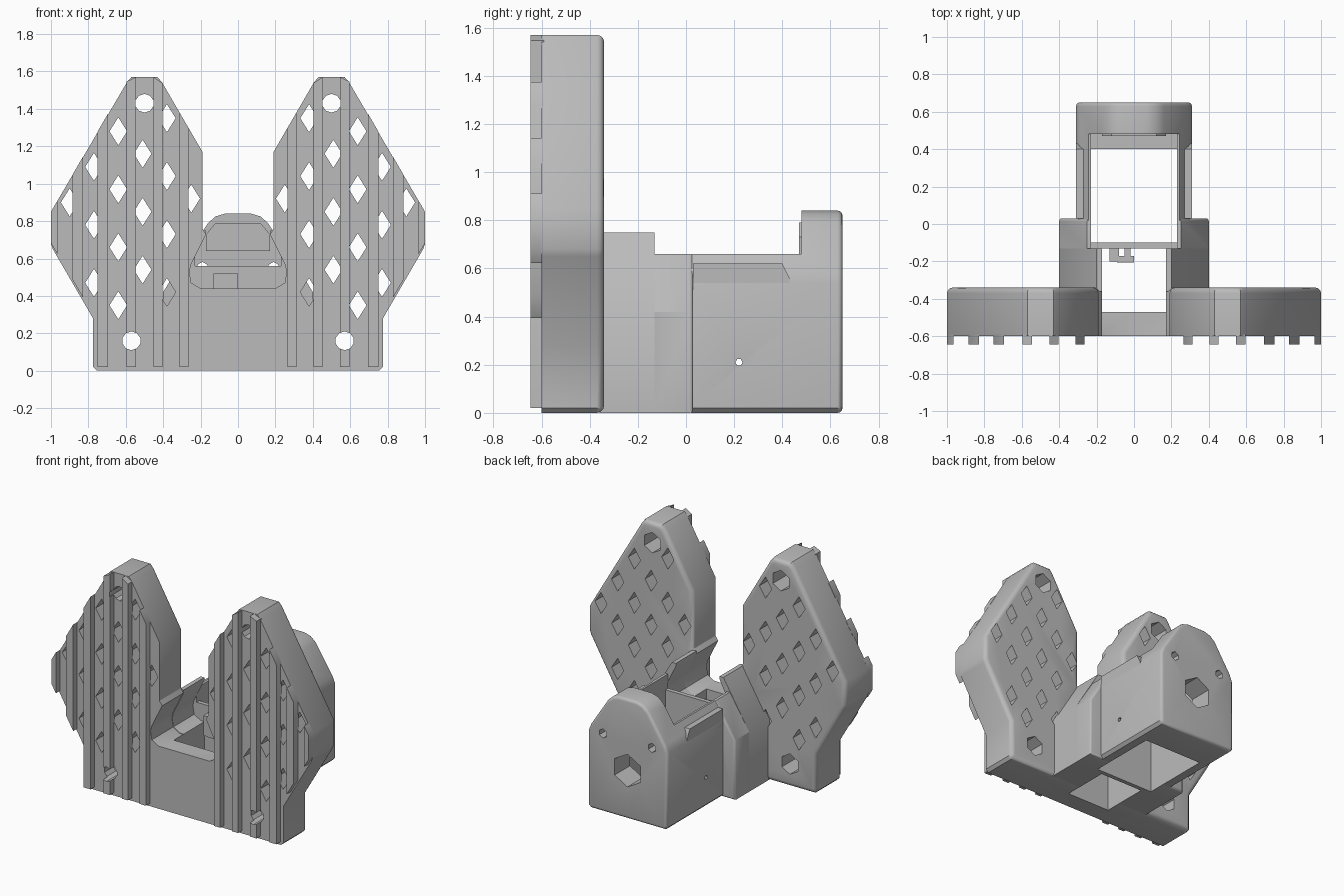
import bpy, bmesh, math
from mathutils import Matrix, Vector

cube = bpy.data.objects.get("Cube")
if cube:
    bpy.data.objects.remove(cube)

grey = bpy.data.materials.new("plain_grey")
grey.use_nodes = True
COLOR = (0.5, 0.5, 0.5, 1)
grey.diffuse_color = COLOR
grey.node_tree.nodes["Principled BSDF"].inputs["Base Color"].default_value = COLOR
parts = []


def finish(name, bm, cutter=False):
    bmesh.ops.recalc_face_normals(bm, faces=bm.faces)
    mesh = bpy.data.meshes.new(name)
    bm.to_mesh(mesh)
    bm.free()
    mesh.materials.append(grey)
    ob = bpy.data.objects.new(name, mesh)
    bpy.context.collection.objects.link(ob)
    ob.hide_render = cutter
    if not cutter:
        parts.append(ob)
    return ob


def add_prism(bm, pts, y0, y1):
    face = bm.faces.new([bm.verts.new((x, y0, z)) for x, z in pts])
    new = bmesh.ops.extrude_face_region(bm, geom=[face])["geom"]
    bmesh.ops.translate(bm, vec=(0, y1 - y0, 0),
                        verts=[v for v in new if isinstance(v, bmesh.types.BMVert)])


def prism(name, pts, y0, y1, round_back=0, cutter=False):
    bm = bmesh.new()
    add_prism(bm, pts, y0, y1)
    if round_back:
        edges = [e for e in bm.edges if all(abs(v.co.y - y1) < 1e-5 for v in e.verts)]
        bmesh.ops.bevel(bm, geom=edges, offset=round_back, segments=3,
                        profile=0.5, affect='EDGES', clamp_overlap=False)
    return finish(name, bm, cutter)


def rect(x0, x1, z0, z1):
    return [(x0, z0), (x1, z0), (x1, z1), (x0, z1)]


def circle(cx, cz, r, n):
    return [(cx + r * math.sin(math.tau * i / n), cz + r * math.cos(math.tau * i / n))
            for i in range(n)]


def both(half):
    return half + [(-x, z) for x, z in reversed(half) if x > 0]


def multi(name, items):
    bm = bmesh.new()
    for pts, y0, y1 in items:
        add_prism(bm, pts, y0, y1)
    return finish(name, bm, True)


def cut(ob, *cutters):
    for c in cutters:
        m = ob.modifiers.new("cut", 'BOOLEAN')
        m.operation, m.solver, m.object = 'DIFFERENCE', 'EXACT', c


# Front plate with two wings and a low wall between them
wing = [(.755, 0), (.775, .02), (.775, .28), (.99, .65), (1, .68), (1, .85),
        (.595, 1.54), (.57, 1.57), (.43, 1.57), (.405, 1.54), (.19, 1.17)]
channel = [(.19, .76), (.17, .73), (.25, .57), (.26, .53), (.25, .47), (.2, .44)]
plate = prism("wing_plate", both([(0, 0)] + wing + channel + [(0, .44)]), -.60, -.34, .03)

# Slanted diamond lattice through the wings
def inside(x, z):
    low = .2 if x < .72 else .28 + (x - .72) * 1.76
    high = min(1.5 - (x - .55) * 1.7, 1.5 - (.45 - x) * 1.75)
    clear = all(math.hypot(x - a, z - b) > .14 for a, b in ((.5, 1.43), (.57, .16)))
    block = x < .36 or (x < .44 and z < .42)
    return (low < z < high and clear and not (block and z < .75) and .24 < x < .94)


holes = []
for col in range(6):
    x = .25 + .13 * col
    for row in range(-4, 6):
        z = .97 - .27 * (x - .64) + .31 * row + (.155 if col % 2 == 0 else 0)
        if inside(x, z):
            for s in (1, -1):
                holes.append(([(s * x, z - .075), (s * (x + .047), z),
                               (s * x, z + .075), (s * (x - .047), z)], -.8, -.2))
lattice = multi("lattice_cutter", holes)

# Screw holes with wide hexagonal recesses behind
spots = [(s * x, z) for s in (1, -1) for x, z in ((.5, 1.43), (.57, .16))]
screws = multi("screw_cutter", [(circle(x, z, .05, 10), -.8, -.2) for x, z in spots])
recess = multi("recess_cutter", [(circle(x, z, .072, 6), -.5, -.2) for x, z in spots])

# Cavities open at the bottom
front_pit = prism("front_pit_cutter", rect(-.17, .17, -.5, .6), -.47, -.13, cutter=True)
rear_pit = prism("rear_pit_cutter", rect(-.23, .23, -.5, 1), -.10, .40, cutter=True)
rear_shelf = prism("rear_shelf_cutter", rect(-.23, .23, .08, 1), 0, .48, cutter=True)
bar_notch = prism("bar_notch_cutter", rect(-.23, .23, .56, 1), -.2, .1, cutter=True)
cut(plate, front_pit, lattice, screws, recess)

# Vertical ribs on the front of the wings
def low_at(x):
    return .02 if x < .775 else .30 + (x - .775) * 1.7


def high_at(x):
    return min(1.57, 1.17 + (x - .19) * 1.72, .85 + (1 - x) * 1.72)


spans = ((.265, .313), (.405, .452), (.545, .595), (.695, .75), (.83, .885), (.965, 1))
for s, side in ((1, "left"), (-1, "right")):
    for i, (a, b) in enumerate(spans):
        pts = [(s * a, low_at(a)), (s * b, low_at(b)), (s * b, high_at(b)), (s * a, high_at(a))]
        rib = prism(f"{side}_rib_{i + 1}", pts, -.645, -.59)
        cut(rib, screws)

# Neck joining the plate to the housing
neck = prism("neck_front", both([(0, 0), (.40, 0), (.40, .42), (.20, .75), (.17, .75)]
                                + channel[1:] + [(0, .44)]), -.36, -.13)
cut(neck, front_pit)
neck_rear = prism("neck_rear", both([(0, 0), (.40, 0), (.40, .42), (.25, .66), (0, .66)]),
                  -.13, .03, .015)
cut(neck_rear, rear_pit, rear_shelf, bar_notch)

# Housing with an arched rear wall
arch = both([(0, 0), (.29, 0), (.31, .02), (.31, .54), (.29, .59), (.16, .79), (.12, .825),
             (.07, .84), (0, .84)])
housing = prism("housing", arch, .02, .65, .02)
top_cut = prism("housing_top_cutter", rect(-.5, .5, .66, 1), -.1, .48, cutter=True)
socket = prism("socket_cutter", circle(0, .34, .115, 6), .3, .8, cutter=True)
pins = multi("pin_cutter", [(circle(s * .19, .55, .032, 6), .3, .8) for s in (1, -1)])
bm = bmesh.new()
bmesh.ops.create_cone(bm, segments=6, radius1=.015, radius2=.015, depth=1, cap_ends=True,
                      matrix=Matrix.Translation(Vector((0, .22, .21)))
                      @ Matrix.Rotation(math.pi / 2, 4, 'Y'))
side_hole = finish("side_hole_cutter", bm, True)
cut(housing, rear_pit, rear_shelf, top_cut, socket, pins, side_hole)

# Raised pad inside the rear wall and side rails
prism("rear_pad", both([(0, .64), (.17, .64), (.17, .73), (.12, .79), (0, .79)]), .47, .5)
for s, side in ((1, "left"), (-1, "right")):
    bm = bmesh.new()
    outline = [(.03, .50), (.43, .50), (.43, .56), (.40, .62), (.03, .62)]
    face = bm.faces.new([bm.verts.new((s * .25, y, z)) for y, z in outline])
    new = bmesh.ops.extrude_face_region(bm, geom=[face])["geom"]
    bmesh.ops.translate(bm, vec=(s * .06, 0, 0),
                        verts=[v for v in new if isinstance(v, bmesh.types.BMVert)])
    finish(f"{side}_side_rail", bm)

# Small hooked clips on the cross bar
prism("clip_a", rect(-.13, -.08, .38, .52), -.20, -.12)
prism("clip_b", rect(-.05, -.02, .38, .52), -.20, -.12)
prism("clip_hook", rect(-.09, 0, .38, .52), -.205, -.17).location.x = .0

# Apply cuts, remove cutters and shade
bpy.context.view_layer.update()
graph = bpy.context.evaluated_depsgraph_get()
baked = [(ob, bpy.data.meshes.new_from_object(ob.evaluated_get(graph))) for ob in parts]
for ob, mesh in baked:
    ob.modifiers.clear()
    ob.data = mesh
for ob in list(bpy.context.collection.objects):
    if ob.name.endswith("_cutter"):
        bpy.data.objects.remove(ob)
bpy.ops.object.select_all(action='DESELECT')
for ob in parts:
    ob.select_set(True)
bpy.context.view_layer.objects.active = plate
bpy.ops.object.shade_smooth_by_angle(angle=math.radians(32))
